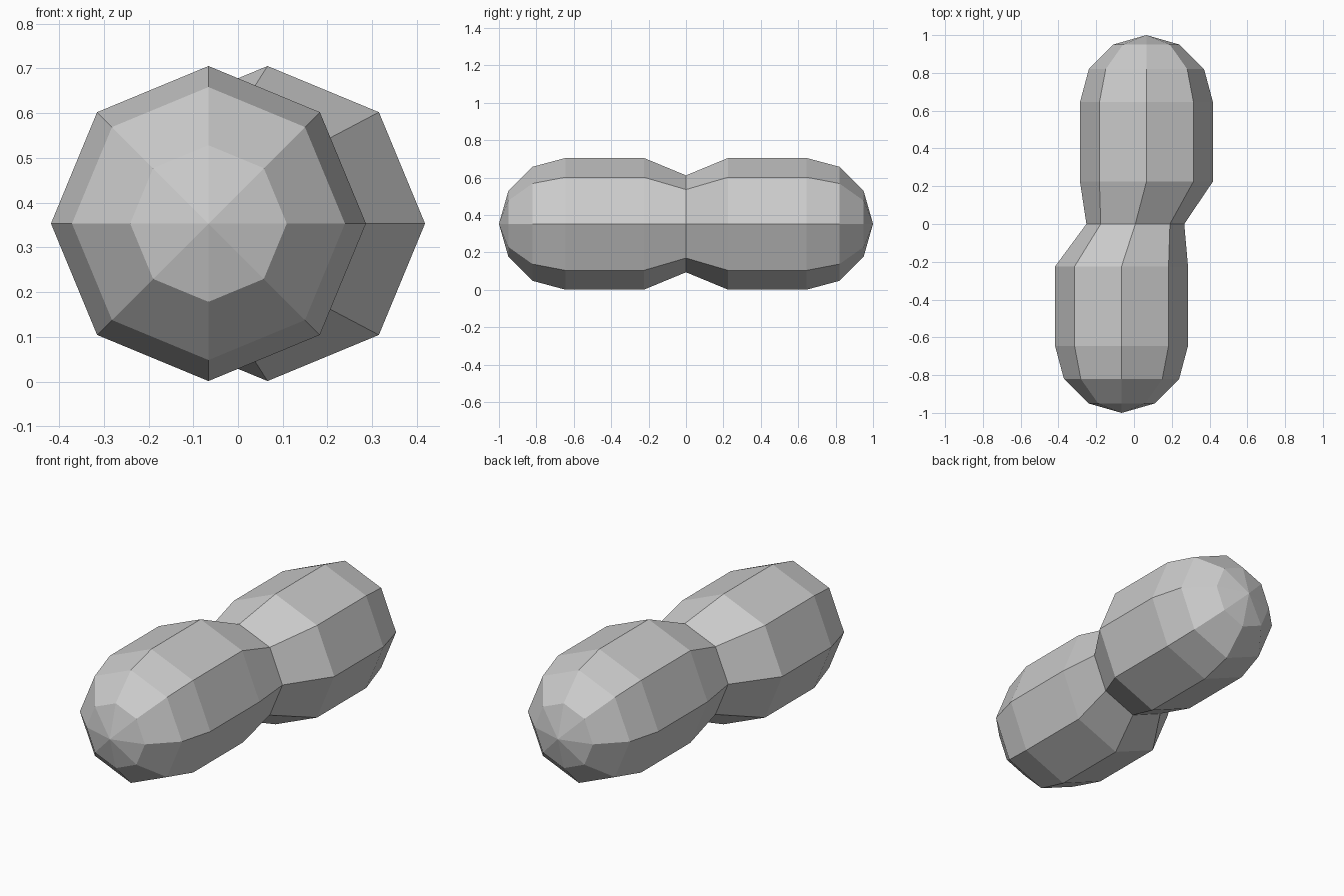
import bpy, bmesh
from math import cos, sin, pi

cube = bpy.data.objects.get("Cube")
if cube:
    bpy.data.objects.remove(cube, do_unlink=True)

SIDES, MID_Z, SHIFT = 8, 0.353, 0.066

# Plain grey surface
grey = bpy.data.materials.new("light grey")
grey.use_nodes = True
colour = (0.6, 0.6, 0.6, 1)
grey.diffuse_color = colour
grey.node_tree.nodes["Principled BSDF"].inputs["Base Color"].default_value = colour

# Lobe profile from tip to shoulder: distance along y, radius
lobe = [(0.95, 0.175), (0.82, 0.305), (0.645, 0.352), (0.225, 0.352)]
front = [(-SHIFT, -y, r) for y, r in lobe]
back = [(SHIFT, y, r) for y, r in reversed(lobe)]
sections = front + [(0.007, 0, 0.259)] + back

bm = bmesh.new()

# Octagonal rings joined along the body
rings = []
for cx, y, r in sections:
    angles = [2 * pi * i / SIDES for i in range(SIDES)]
    rings.append([bm.verts.new((cx + r * cos(a), y, MID_Z + r * sin(a))) for a in angles])
for a, b in zip(rings, rings[1:]):
    for i in range(SIDES):
        j = (i + 1) % SIDES
        bm.faces.new((a[i], a[j], b[j], b[i]))

# Pointed end caps
for ring, side in ((rings[0], -1), (rings[-1], 1)):
    tip = bm.verts.new((side * SHIFT, side, MID_Z))
    for i in range(SIDES):
        bm.faces.new((ring[i], ring[(i + 1) % SIDES], tip))

bmesh.ops.recalc_face_normals(bm, faces=bm.faces)
mesh = bpy.data.meshes.new("two_lobed_body")
bm.to_mesh(mesh)
bm.free()
mesh.materials.append(grey)
body = bpy.data.objects.new("two_lobed_body", mesh)
bpy.context.collection.objects.link(body)
